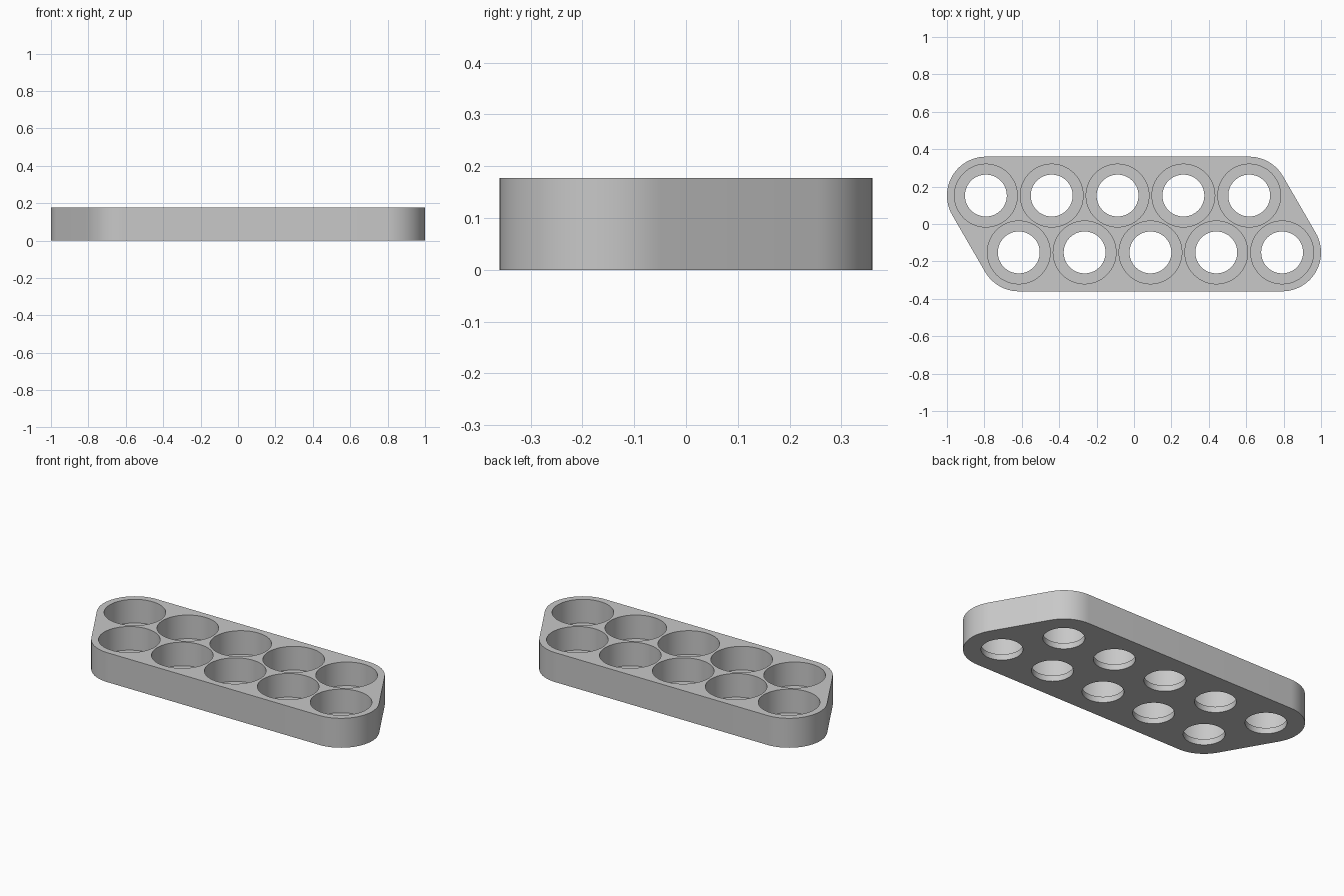
import bpy
import bmesh
from math import cos, sin, radians, tau

cube = bpy.data.objects.get("Cube")
if cube:
    bpy.data.objects.remove(cube, do_unlink=True)

HEIGHT = 0.177
FLOOR = 0.035
PITCH = 0.352
ROW_Y = 0.152
CORNER_R = 0.208
POCKET_R = 0.168
HOLE_R = 0.112
SEGMENTS = 64

grey = bpy.data.materials.new("light grey plastic")
grey.use_nodes = True
grey.diffuse_color = (0.58, 0.58, 0.58, 1)
grey.node_tree.nodes["Principled BSDF"].inputs["Base Color"].default_value = grey.diffuse_color


def make_object(name, bm):
    bmesh.ops.recalc_face_normals(bm, faces=bm.faces)
    mesh = bpy.data.meshes.new(name)
    bm.to_mesh(mesh)
    bm.free()
    mesh.materials.append(grey)
    obj = bpy.data.objects.new(name, mesh)
    bpy.context.collection.objects.link(obj)
    return obj


def arc(x, y, start, end):
    steps = (end - start) // 5
    angles = [radians(start + 5 * i) for i in range(steps + 1)]
    return [(x + CORNER_R * cos(a), y + CORNER_R * sin(a)) for a in angles]


def add_stepped_plug(bm, x, y):
    # narrow through-hole below, wide pocket above
    profile = [(HOLE_R, -0.1), (HOLE_R, FLOOR), (POCKET_R, FLOOR), (POCKET_R, HEIGHT + 0.1)]
    rings = [[bm.verts.new((x + r * cos(tau * i / SEGMENTS), y + r * sin(tau * i / SEGMENTS), z))
              for i in range(SEGMENTS)] for r, z in profile]
    for low, high in zip(rings, rings[1:]):
        for i in range(SEGMENTS):
            j = (i + 1) % SEGMENTS
            bm.faces.new((low[i], low[j], high[j], high[i]))
    bm.faces.new(rings[0][::-1])
    bm.faces.new(rings[-1])


# Rounded parallelogram block
far_x, near_x = 2.25 * PITCH, 1.75 * PITCH
outline = (arc(-far_x, ROW_Y, 90, 210) + arc(-near_x, -ROW_Y, 210, 270)
           + arc(far_x, -ROW_Y, 270, 390) + arc(near_x, ROW_Y, 30, 90))
bm = bmesh.new()
base = bm.faces.new([bm.verts.new((x, y, 0)) for x, y in outline])
extruded = bmesh.ops.extrude_face_region(bm, geom=[base], use_keep_orig=True)
top = [v for v in extruded["geom"] if isinstance(v, bmesh.types.BMVert)]
bmesh.ops.translate(bm, verts=top, vec=(0, 0, HEIGHT))
rack = make_object("cell_rack", bm)

# Two staggered rows of five pockets
bm = bmesh.new()
for side in (1, -1):
    for i in range(-2, 3):
        add_stepped_plug(bm, PITCH * (i - side * 0.25), side * ROW_Y)
cutter = make_object("pocket_cutter", bm)
cutter.hide_render = True

# Cut the pockets, then drop the cutter
cut = rack.modifiers.new("pockets", 'BOOLEAN')
cut.operation = 'DIFFERENCE'
cut.solver = 'EXACT'
cut.object = cutter
bpy.ops.object.select_all(action='DESELECT')
rack.select_set(True)
bpy.context.view_layer.objects.active = rack
bpy.ops.object.modifier_apply(modifier=cut.name)
bpy.data.objects.remove(cutter, do_unlink=True)
bpy.ops.object.shade_smooth_by_angle(angle=radians(30))
